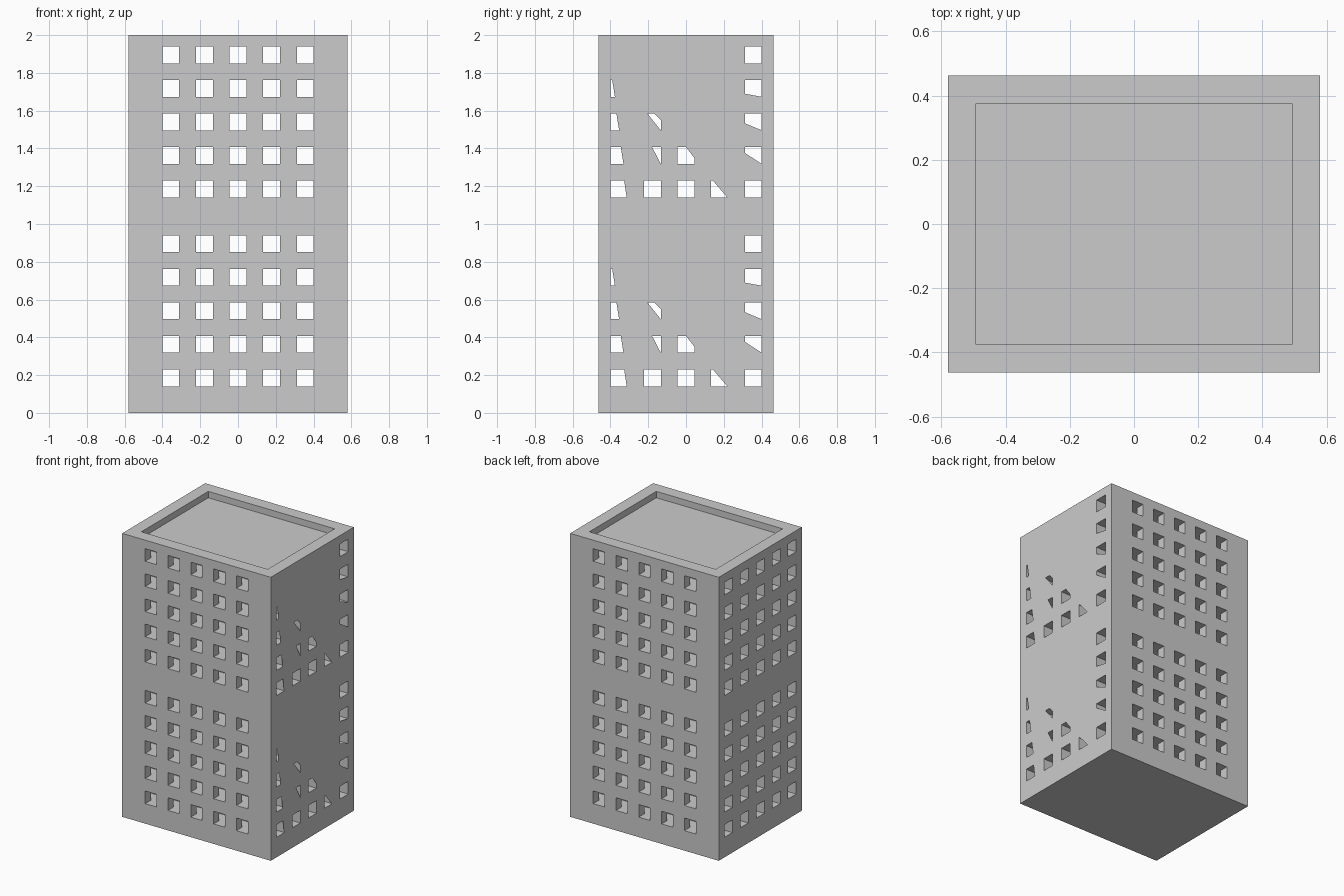
import bpy, bmesh
from itertools import product

if "Cube" in bpy.data.objects:
    bpy.data.objects.remove(bpy.data.objects["Cube"])

X, Y = 0.58, 0.463           # half width and half depth
W = 0.089                    # window size and gap
RX, RY, RZ = 0.493, 0.373, 1.955   # roof recess half sizes and floor height

# grid lines through windows, outer walls and roof recess
side = [-0.4005 + W * i for i in range(10)]
xs = sorted(side + [-X, X, -RX, RX])
ys = sorted(side + [-Y, Y] + ([-RY, RY]))
win_z = [0.141 + 0.1775 * i + s for s in (0, 1) for i in range(5)]
zs = sorted([0, RZ, 2.0] + win_z + [z + W for z in win_z])


def in_window(v):
    return any(side[i] < v < side[i] + W for i in range(0, 10, 2))


def solid(i, j, k):
    if not (0 <= i < len(xs) - 1 and 0 <= j < len(ys) - 1 and 0 <= k < len(zs) - 1):
        return False
    x, y, z = [(a[n] + a[n + 1]) / 2 for a, n in ((xs, i), (ys, j), (zs, k))]
    if z > RZ:
        return abs(x) > RX or abs(y) > RY
    row = any(w < z < w + W for w in win_z)
    return not (row and (in_window(x) or in_window(y)))


# tower block: boundary faces of a cell grid with crossing window shafts
bm = bmesh.new()
cache = {}


def vert(i, j, k):
    if (i, j, k) not in cache:
        cache[i, j, k] = bm.verts.new((xs[i], ys[j], zs[k]))
    return cache[i, j, k]


for c in product(range(len(xs) - 1), range(len(ys) - 1), range(len(zs) - 1)):
    if not solid(*c):
        continue
    for axis in range(3):
        u, v = (axis + 1) % 3, (axis + 2) % 3
        for d in (0, 1):
            n = list(c)
            n[axis] += 1 if d else -1
            if solid(*n):
                continue
            ring = []
            for a, b in ((0, 0), (1, 0), (1, 1), (0, 1)):
                p = list(c)
                p[axis] += d
                p[u] += a
                p[v] += b
                ring.append(vert(*p))
            bm.faces.new(ring if d else ring[::-1])


def to_object(name, mesh_bm):
    me = bpy.data.meshes.new(name)
    mesh_bm.to_mesh(me)
    mesh_bm.free()
    bpy.context.collection.objects.link(bpy.data.objects.new(name, me))


to_object("tower_block", bm)

# covers over the right-hand windows, in window fractions, keyed (column, row)
full = [[(0, 0), (1, 0), (1, 1), (0, 1)]]
covers = {(c, r): full for c in range(5) for r in range(5)}
for key in ((4, 0), (4, 4), (1, 0), (2, 0)):
    covers[key] = []
for r, h in ((1, .65), (2, .42), (3, .18)):
    covers[4, r] = [[(0, 0), (1, 0), (0, h)]]
for r, lo, hi in ((0, .97, .82), (1, .78, .62), (2, .52, .36), (3, .27, .11)):
    covers[0, r] = [[(lo, 0), (1, 0), (1, 1), (hi, 1)]]
covers[1, 1] = [[(0, 0), (1, 0), (.48, 1), (0, 1)]]
covers[1, 2] = [[(0, 0), (1, 0), (.2, 1), (0, 1)], [(.62, 1), (1, .6), (1, 1)]]
covers[2, 1] = [[(.5, 1), (1, .35), (1, 1)]]
covers[3, 0] = [[(.95, 0), (1, 0), (1, 1), (.1, 1)]]

bm = bmesh.new()
for (c, r), polys in covers.items():
    for poly, storey in product(polys, (0, 1)):
        bm.faces.new([bm.verts.new((X, side[2 * c] + W * u, win_z[r + 5 * storey] + W * v))
                      for u, v in poly])
to_object("right_window_covers", bm)
